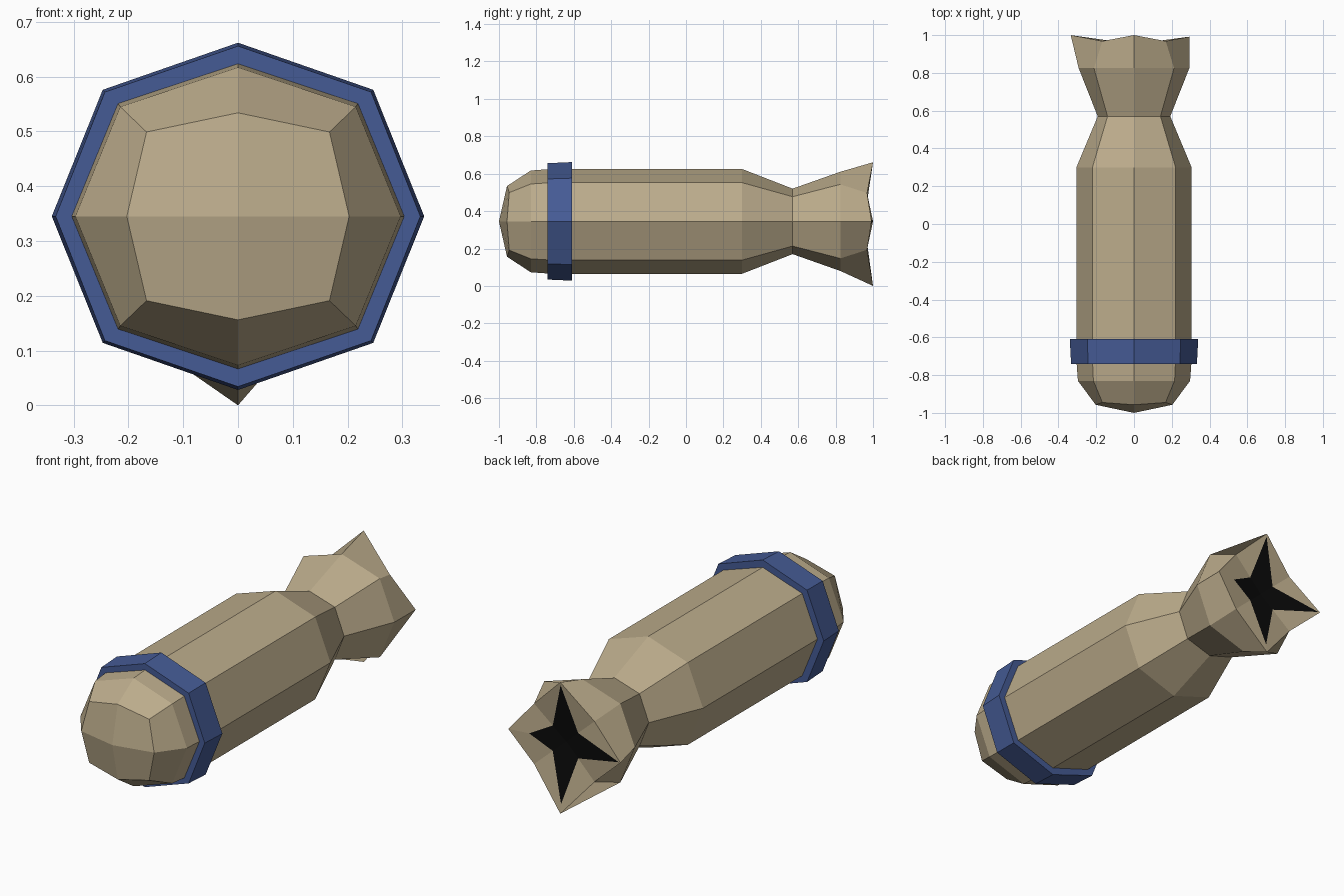
import bpy, bmesh
from mathutils import Vector

if "Cube" in bpy.data.objects:
    bpy.data.objects.remove(bpy.data.objects["Cube"])

ZC = 0.345  # height of the long axis


def material(name, rgb):
    m = bpy.data.materials.new(name)
    m.diffuse_color = (*rgb, 1)
    m.use_nodes = True
    m.node_tree.nodes["Principled BSDF"].inputs["Base Color"].default_value = m.diffuse_color
    return m


TAN = material("tan", (0.50, 0.41, 0.26))
BLUE = material("navy blue", (0.060, 0.105, 0.300))
BLACK = material("black", (0.003, 0.003, 0.003))


def octagon(y, sx, sz, dx, dz, dy=None):
    """Eight points: +x, diagonal, top, diagonal, -x, ... (dy = y of the diagonals)."""
    dy = y if dy is None else dy
    pts = [(sx, y, 0), (dx, dy, dz), (0, y, sz), (-dx, dy, dz),
           (-sx, y, 0), (-dx, dy, -dz), (0, y, -sz), (dx, dy, -dz)]
    return [Vector((x, yy, z + ZC)) for x, yy, z in pts]


def loft(bm, rings):
    for a, b in zip(rings, rings[1:]):
        for i in range(8):
            j = (i + 1) % 8
            bm.faces.new((a[i], a[j], b[j], b[i]))


def finish(bm, name, mats):
    bmesh.ops.remove_doubles(bm, verts=bm.verts, dist=1e-5)
    bmesh.ops.recalc_face_normals(bm, faces=bm.faces)
    me = bpy.data.meshes.new(name)
    bm.to_mesh(me)
    bm.free()
    for m in mats:
        me.materials.append(m)
    ob = bpy.data.objects.new(name, me)
    bpy.context.collection.objects.link(ob)
    return ob


# Body: nose, barrel, neck and flared tail
bm = bmesh.new()
sections = [
    octagon(-0.957, 0.203, 0.189, 0.167, 0.154, -0.945),
    octagon(-0.83, 0.297, 0.272, 0.215, 0.200),
    octagon(-0.72, 0.305, 0.280, 0.220, 0.207),
    octagon(0.30, 0.305, 0.280, 0.220, 0.207),
    octagon(0.57, 0.192, 0.175, 0.140, 0.132),
    octagon(0.825, 0.293, 0.265, 0.212, 0.198),
    octagon(1.0, 0.335, 0.316, 0.168, 0.152, 0.968),
]
tail = sections[-1]
tail[0] = Vector((0.295, 0.992, ZC))
tail[6].z = 0.0
rings = [[bm.verts.new(p) for p in s] for s in sections]
loft(bm, rings)

# Nose cap: four quads meeting at the tip
tip = bm.verts.new((0, -1.0, ZC))
nose = rings[0]
for i in range(0, 8, 2):
    bm.faces.new((tip, nose[i], nose[i + 1], nose[(i + 2) % 8]))

# Tail cap: black four-armed star let into a slightly hollow end
end = rings[-1]
centre = bm.verts.new((0, 0.952, ZC))
reach = (0.64, 0.95, 0.97, 0.87)
arms = [bm.verts.new(centre.co.lerp(end[2 * k].co, reach[k])) for k in range(4)]
notch = [bm.verts.new(centre.co.lerp(end[2 * k + 1].co, 0.42)) for k in range(4)]
for k in range(4):
    n = (k + 1) % 4
    f = bm.faces.new((centre, notch[k - 1], arms[k], notch[k]))
    f.material_index = 1
    bm.faces.new((notch[k], arms[k], end[2 * k], end[2 * k + 1]))
    bm.faces.new((notch[k], end[2 * k + 1], end[2 * n], arms[n]))
finish(bm, "body", [TAN, BLACK])

# Band: slightly tapered collar around the front of the barrel
bm = bmesh.new()
profile = [
    octagon(-0.74, 0.298, 0.273, 0.216, 0.202),
    octagon(-0.74, 0.333, 0.311, 0.243, 0.227),
    octagon(-0.61, 0.340, 0.317, 0.247, 0.231),
    octagon(-0.61, 0.298, 0.273, 0.216, 0.202),
]
band = [[bm.verts.new(p) for p in s] for s in profile]
loft(bm, band + band[:1])
finish(bm, "band", [BLUE])
